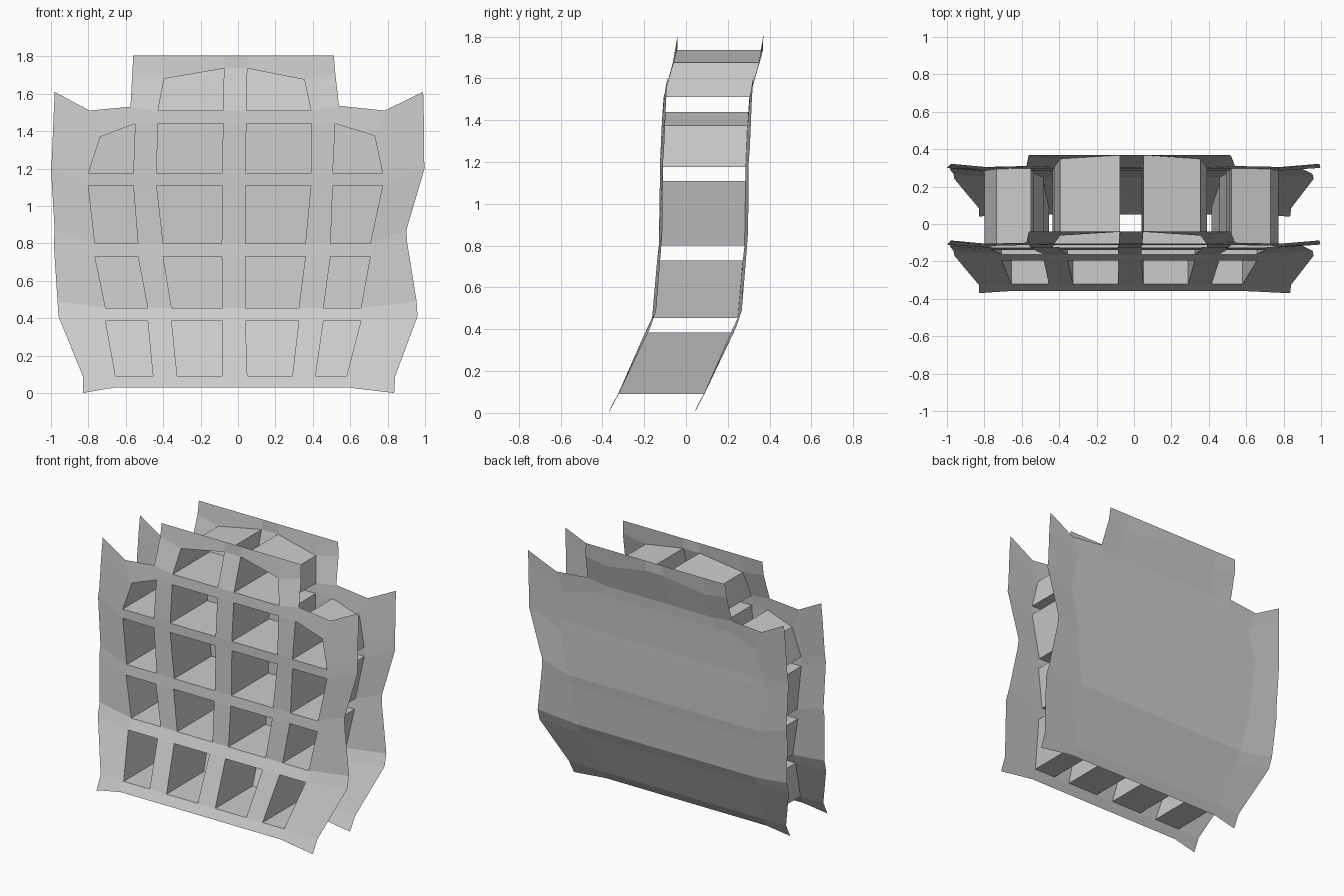
import bpy

if "Cube" in bpy.data.objects:
    bpy.data.objects.remove(bpy.data.objects["Cube"])

DEPTH = 0.41   # distance from front sheet to back sheet

# Horizontal grid lines of the sheet: height, y of the sheet
LINES = [(0.03, -.358), (.09, -.322), (.385, -.195), (.455, -.162), (.73, -.138), (.80, -.13),
         (1.11, -.125), (1.175, -.125), (1.44, -.112), (1.51, -.107), (1.735, -.042), (1.805, -.04)]

# Cell side positions for each pair of lines (bottom strip, gaps between rows, top strip)
COLS = [(-.655, -.455, -.325, -.085, .05, .29, .415, .58),
        (-.708, -.483, -.355, -.083, .04, .325, .457, .657),
        (-.765, -.535, -.40, -.087, .04, .36, .495, .707),
        (-.80, -.56, -.435, -.085, .04, .39, .507, .773),
        (-.735, -.55, -.428, -.08, .045, .39, .52, .73),
        (-.60, -.56, -.395, -.075, .05, .355, .515, .60)]

# Outer rim: left x, right x, y, z for lines 0 to 9
RIM = [(-.83, .835, -.37, 0), (-.83, .84, -.325, .09), (-.96, .96, -.17, .41),
       (-.965, .955, -.143, .49), (-.985, .905, -.118, .80), (-.98, .90, -.113, .87),
       (-1, .997, -.11, 1.2), (-.995, .995, -.105, 1.26), (-.985, .993, -.095, 1.50),
       (-.98, .99, -.088, 1.61)]

# Points that leave the regular grid: sloped shoulders, notches and top corners
SPECIAL = {(8, 1): (-.735, -.116, 1.37), (8, 8): (.73, -.116, 1.375),
           (9, 1): (-.795, -.105, 1.51), (9, 8): (.785, -.105, 1.51),
           (9, 2): (-.575, -.10, 1.53), (9, 7): (.54, -.10, 1.535),
           (10, 2): (-.565, -.048, 1.71), (10, 7): (.52, -.048, 1.71),
           (10, 3): (-.395, -.062, 1.68), (10, 6): (.355, -.062, 1.675),
           (11, 2): (-.56, -.04, 1.805), (11, 7): (.512, -.04, 1.805)}


def point(line, col):
    if (line, col) in SPECIAL:
        return SPECIAL[line, col]
    if col in (0, 9):
        left, right, y, z = RIM[min(line, 9)]
        return (left if col == 0 else right, y, z)
    z, y = LINES[line]
    return (COLS[line // 2][col - 1], y, z)


def mesh_object(name, verts, faces):
    mesh = bpy.data.meshes.new(name)
    mesh.from_pydata(verts, [], faces)
    obj = bpy.data.objects.new(name, mesh)
    bpy.context.collection.objects.link(obj)
    return obj


def is_cell(line, col):
    if line % 2 == 0 or col % 2 == 0:
        return False
    return line < 9 or col in (3, 5)


def sheet(name, y_shift, holes):
    verts = []
    for line in range(12):
        for col in range(10):
            x, y, z = point(line, col)
            verts.append((x, y + y_shift, z))
    faces = []
    for line in range(11):
        for col in range(9):
            if line >= 9 and not 2 <= col <= 6:
                continue          # open corners beside the raised top
            if holes and is_cell(line, col):
                continue
            a = line * 10 + col
            faces.append((a, a + 1, a + 11, a + 10))
    if y_shift:
        faces = [f[::-1] for f in faces]
    obj = mesh_object(name, verts, faces)
    used = {i for f in faces for i in f}
    import bmesh
    bm = bmesh.new()
    bm.from_mesh(obj.data)
    loose = [v for v in bm.verts if v.index not in used]
    bmesh.ops.delete(bm, geom=loose, context='VERTS')
    bm.to_mesh(obj.data)
    bm.free()


# Perforated front sheet and closed back sheet
sheet("front_panel", 0, True)
sheet("back_panel", DEPTH, False)

# Open four-sided compartments running from front to back
for line in range(1, 10):
    for col in range(1, 8):
        if is_cell(line, col):
            ring = [point(line, col), point(line, col + 1),
                    point(line + 1, col + 1), point(line + 1, col)]
            verts = ring + [(x, y + DEPTH, z) for x, y, z in ring]
            walls = [(i, (i + 1) % 4, (i + 1) % 4 + 4, i + 4) for i in range(4)]
            mesh_object(f"compartment_{line}_{col}", verts, walls)
